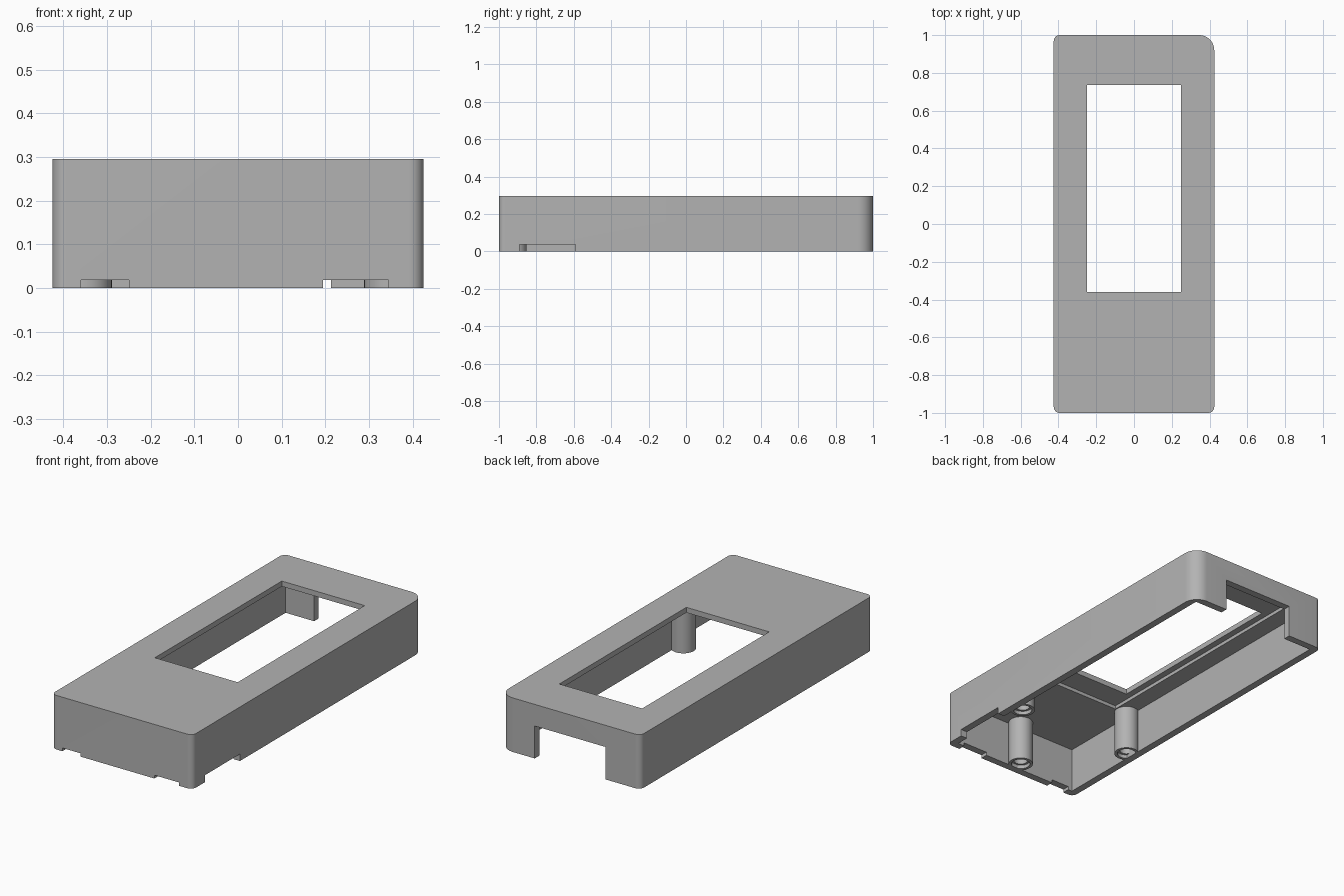
import bpy, bmesh
from math import cos, sin, pi, radians

old = bpy.data.objects.get("Cube")
if old:
    bpy.data.objects.remove(old, do_unlink=True)

HX, HY, H = 0.425, 1.0, 0.295      # half width, half length, height
WALL, CEIL, LIP = 0.04, 0.247, 0.266

grey = bpy.data.materials.new("plain grey")
grey.use_nodes = True
colour = (0.45, 0.45, 0.45, 1)
grey.diffuse_color = colour
grey.node_tree.nodes["Principled BSDF"].inputs["Base Color"].default_value = colour


def finish(name, bm):
    bmesh.ops.recalc_face_normals(bm, faces=bm.faces)
    mesh = bpy.data.meshes.new(name)
    bm.to_mesh(mesh)
    bm.free()
    obj = bpy.data.objects.new(name, mesh)
    bpy.context.collection.objects.link(obj)
    mesh.materials.append(grey)
    return obj


def smooth(obj):
    bpy.ops.object.select_all(action='DESELECT')
    obj.select_set(True)
    bpy.context.view_layer.objects.active = obj
    bpy.ops.object.shade_smooth_by_angle(angle=radians(30))


def cut(obj, x0, x1, y0, y1, z0, z1):
    """Subtract a box from obj."""
    bm = bmesh.new()
    bmesh.ops.create_cube(bm, size=1)
    for v in bm.verts:
        v.co = [a + (c + 0.5) * (b - a)
                for c, a, b in zip(v.co, (x0, y0, z0), (x1, y1, z1))]
    tool = finish("cutter", bm)
    tool.hide_render = True
    mod = obj.modifiers.new("cut", 'BOOLEAN')
    mod.operation = 'DIFFERENCE'
    mod.solver = 'EXACT'
    mod.object = tool
    bpy.context.view_layer.objects.active = obj
    bpy.ops.object.modifier_apply(modifier=mod.name)
    bpy.data.objects.remove(tool, do_unlink=True)


# Outer block with rounded upright corners, one larger than the rest
bm = bmesh.new()
outline = []
for i, (sx, sy, r) in enumerate([(1, 1, 0.08), (-1, 1, 0.032),
                                 (-1, -1, 0.032), (1, -1, 0.032)]):
    for k in range(11):
        a = (i + k / 10) * pi / 2
        outline.append(bm.verts.new((sx * (HX - r) + r * cos(a),
                                     sy * (HY - r) + r * sin(a), 0)))
base = bm.faces.new(outline)
top = bmesh.ops.extrude_face_region(bm, geom=[base])["geom"]
bmesh.ops.translate(bm, vec=(0, 0, H),
                    verts=[g for g in top if isinstance(g, bmesh.types.BMVert)])
case = finish("case_shell", bm)

# Hollow inside, display recess, window and rear opening
ix, iy = HX - WALL, HY - WALL
cut(case, -ix, ix, -iy, iy, -0.1, CEIL)
cut(case, -0.285, 0.285, -0.49, 0.88, 0.1, LIP)
cut(case, -0.25, 0.25, -0.36, 0.735, 0.1, 0.4)
cut(case, -0.213, 0.213, 0.9, 1.1, -0.1, 0.177)
# Shallow notches along the lower rim
cut(case, -0.36, -0.25, -1.1, -0.9, -0.1, 0.018)
cut(case, 0.195, 0.345, -1.1, -0.9, -0.1, 0.018)
cut(case, 0.35, 0.5, -0.89, -0.59, -0.1, 0.038)
smooth(case)


def post(name, x, y, n=32):
    """Screw post with a stepped blind hole in its lower end."""
    profile = [(0.063, CEIL + 0.01), (0.063, 0), (0.048, 0), (0.048, 0.02),
               (0.036, 0.02), (0.036, 0.18)]
    bm = bmesh.new()
    rings = [[bm.verts.new((x + r * cos(2 * pi * k / n), y + r * sin(2 * pi * k / n), z))
              for k in range(n)] for r, z in profile]
    for lo, hi in zip(rings, rings[1:]):
        for k in range(n):
            j = (k + 1) % n
            bm.faces.new((lo[k], lo[j], hi[j], hi[k]))
    bm.faces.new(rings[0])
    bm.faces.new(rings[-1])
    smooth(finish(name, bm))


post("front_post", 0, -0.915)
post("left_post", 0.352, -0.48)
post("right_post", -0.352, -0.48)
